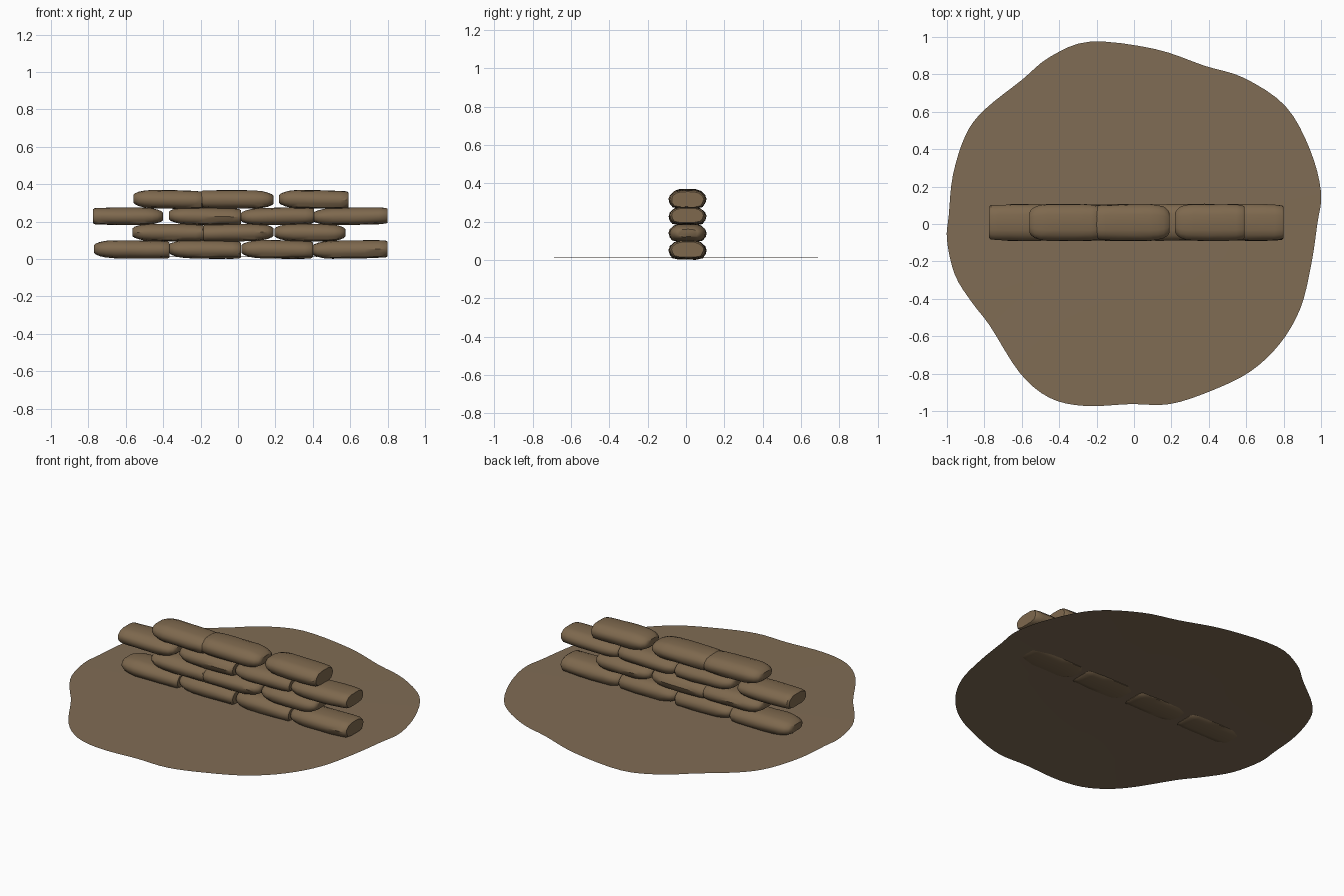
import bpy, bmesh, math, random
from mathutils import Vector
from mathutils.geometry import interpolate_bezier

if "Cube" in bpy.data.objects:
    bpy.data.objects.remove(bpy.data.objects["Cube"])

random.seed(4)


def material(name, rgb):
    m = bpy.data.materials.new(name)
    m.diffuse_color = (*rgb, 1)
    m.use_nodes = True
    m.node_tree.nodes["Principled BSDF"].inputs["Base Color"].default_value = m.diffuse_color
    return m


EARTH = material("earth_brown", (0.216, 0.150, 0.089))
SACK = material("sack_brown", (0.209, 0.140, 0.076))


def finish(name, bm, mat, angle):
    bmesh.ops.recalc_face_normals(bm, faces=bm.faces)
    me = bpy.data.meshes.new(name)
    bm.to_mesh(me)
    bm.free()
    ob = bpy.data.objects.new(name, me)
    bpy.context.collection.objects.link(ob)
    me.materials.append(mat)
    bpy.ops.object.select_all(action='DESELECT')
    ob.select_set(True)
    bpy.context.view_layer.objects.active = ob
    bpy.ops.object.shade_smooth_by_angle(angle=math.radians(angle))
    return ob


# Irregular dirt patch: smooth closed outline, slightly domed
outline = [(1.0, .17), (.94, .40), (.81, .63), (.59, .78), (.38, .845), (.11, .936),
           (-.235, .975), (-.45, .893), (-.6, .77), (-.8, .61), (-.90, .476), (-.968, .262),
           (-.99, .05), (-1.0, -.085), (-.957, -.273), (-.866, -.42), (-.77, -.545),
           (-.61, -.797), (-.45, -.93), (-.26, -.973), (-.02, -.963), (.19, -.963),
           (.41, -.893), (.62, -.79), (.78, -.64), (.89, -.45), (.947, -.22), (.98, 0)]
pts = [Vector((x, y, 0)) for x, y in outline]
n = len(pts)
rim = []
for i in range(n):
    a, b, c, d = (pts[(i + k) % n] for k in (-1, 0, 1, 2))
    rim += interpolate_bezier(b, b + (c - a) / 6, c - (d - b) / 6, c, 5)[:-1]
bm = bmesh.new()
centre = bm.verts.new((0, 0, 0.012))
previous = None
for s in (0.33, 0.67, 1.0):
    ring = [bm.verts.new((p.x * s, p.y * s, 0.013 - 0.003 * s * s)) for p in rim]
    for i in range(len(ring)):
        j = (i + 1) % len(ring)
        if previous:
            bm.faces.new((previous[i], previous[j], ring[j], ring[i]))
        else:
            bm.faces.new((centre, ring[i], ring[j]))
    previous = ring
finish("dirt_patch", bm, EARTH, 30)

# Half of a bag cross-section as (y, z) fractions, mirrored in y
half = [(0.0, 1.0), (0.42, 0.98), (0.70, 0.82), (0.93, 0.40), (1.0, 0.0),
        (0.95, -0.45), (0.80, -0.85), (0.45, -1.0), (0.0, -1.0)]
section = half + [(-y, z) for y, z in half[-2:0:-1]]

# Lengthwise stations: (fraction, width scale, height scale)
TAPER = [(0.0, 0.55, 0.42), (0.025, 0.72, 0.60), (0.08, 0.87, 0.78),
         (0.16, 0.96, 0.92), (0.27, 1.0, 1.0)]
BLUNT = [(0.70, 1.0, 1.0), (0.88, 0.98, 0.97), (0.975, 0.95, 0.92), (1.0, 0.86, 0.80)]
CLOSED = [(1 - t, w, h) for t, w, h in TAPER[::-1]]


def sandbag(name, x0, x1, z0, z1, ends):
    """ends: L / R = tapered end on the left / right, B = both"""
    stations = TAPER + [(0.48, 1.01, 1.0)] + (CLOSED if ends == "B" else BLUNT)
    half_w, half_h, mid = 0.097, (z1 - z0) / 2, (z0 + z1) / 2
    tilt = random.uniform(-0.004, 0.004)
    bm = bmesh.new()
    rings = []
    for t, w, h in stations:
        u = 1 - t if ends == "R" else t
        x = x0 + (x1 - x0) * u
        ring = []
        for y, z in section:
            lump = 1 + random.uniform(-0.025, 0.025)
            ring.append(bm.verts.new((x, 0.008 + y * w * half_w * lump,
                                      max(0.0, mid + z * h * half_h * lump + tilt * (2 * u - 1)))))
        rings.append(ring)
    for r, q in zip(rings, rings[1:]):
        for i in range(len(r)):
            j = (i + 1) % len(r)
            bm.faces.new((r[i], r[j], q[j], q[i]))
    bm.faces.new(rings[0])
    bm.faces.new(rings[-1])
    finish(name, bm, SACK, 40)


# Courses of bags in running bond: bottom z, top z, bags (left, right, ends)
courses = [
    (0.003, 0.100, [(-.77, -.365, "L"), (-.37, .015, "L"), (.02, .40, "L"), (.395, .80, "L")]),
    (0.095, 0.188, [(-.565, -.18, "L"), (-.19, .19, "R"), (.195, .575, "B")]),
    (0.183, 0.275, [(-.775, -.40, "R"), (-.37, .015, "L"), (.015, .405, "L"), (.40, .80, "L")]),
    (0.270, 0.368, [(-.56, -.185, "L"), (-.20, .19, "R"), (.22, .59, "L")]),
]
for c, (z0, z1, bags) in enumerate(courses, 1):
    for b, (x0, x1, ends) in enumerate(bags, 1):
        sandbag(f"sandbag_row{c}_{b}", x0, x1, z0, z1, ends)
